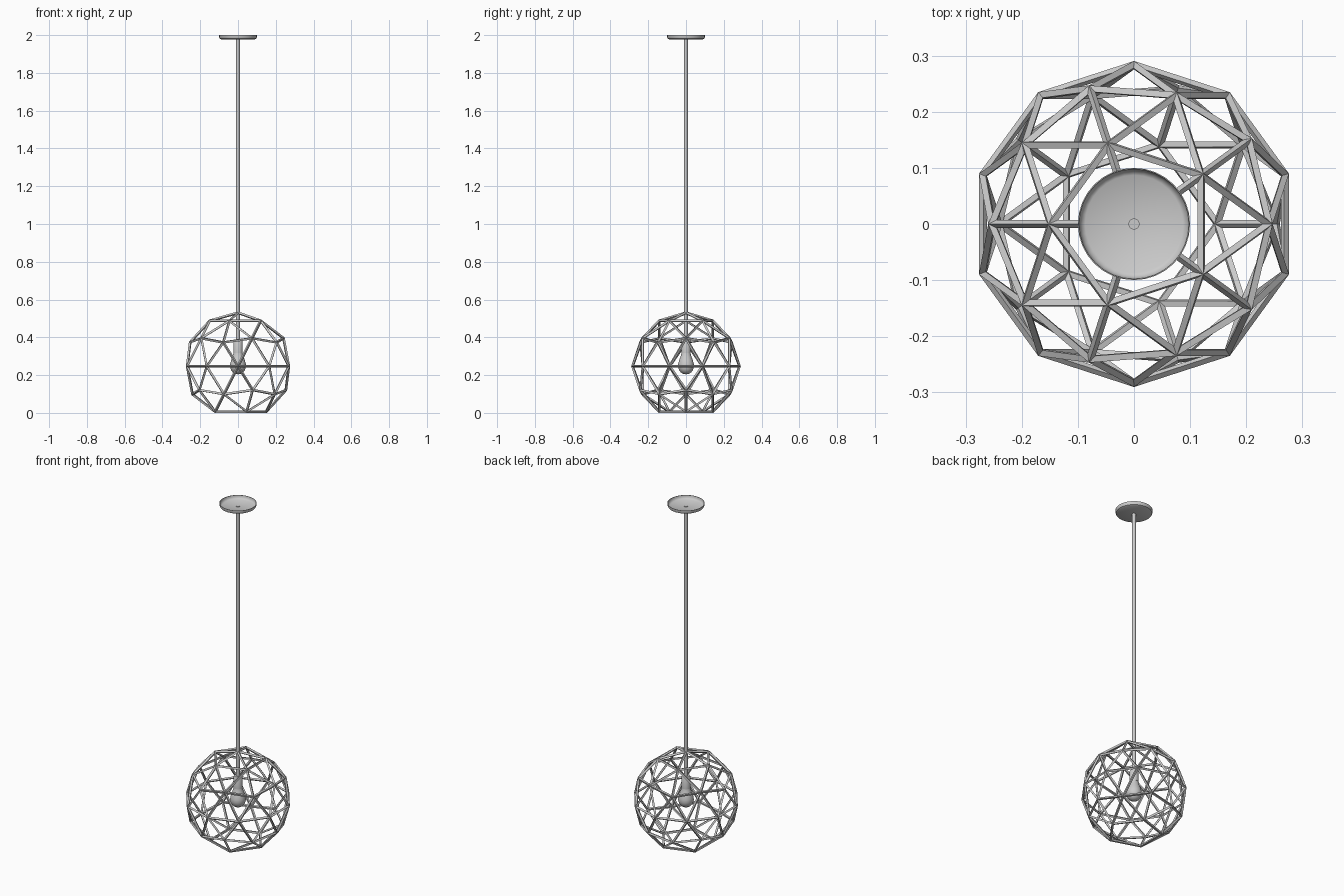
import bpy, bmesh, math
from mathutils import Matrix

if "Cube" in bpy.data.objects:
    bpy.data.objects.remove(bpy.data.objects["Cube"])

CENTRE_Z, RADIUS, BAR = 0.247, 0.283, 0.015


def add_object(name, bm):
    mesh = bpy.data.meshes.new(name)
    bm.to_mesh(mesh)
    bm.free()
    obj = bpy.data.objects.new(name, mesh)
    bpy.context.collection.objects.link(obj)
    return obj


def lathe(name, profile, sides, smooth=None):
    """Spin an (r, z) profile around the z axis."""
    bm = bmesh.new()
    verts = [bm.verts.new((r, 0, z)) for r, z in profile]
    edges = [bm.edges.new(pair) for pair in zip(verts, verts[1:])]
    bmesh.ops.spin(bm, geom=verts + edges, cent=(0, 0, 0), axis=(0, 0, 1),
                   angle=math.tau, steps=sides, use_duplicate=False)
    bmesh.ops.remove_doubles(bm, verts=bm.verts, dist=1e-5)
    bmesh.ops.recalc_face_normals(bm, faces=bm.faces)
    obj = add_object(name, bm)
    if smooth:
        bpy.ops.object.select_all(action='DESELECT')
        obj.select_set(True)
        bpy.context.view_layer.objects.active = obj
        bpy.ops.object.shade_smooth_by_angle(angle=math.radians(smooth))
    return obj


# Geodesic cage: icosphere wireframe, open at the bottom vertex
bm = bmesh.new()
bmesh.ops.create_icosphere(bm, subdivisions=2, radius=RADIUS)
bottom = min(bm.verts, key=lambda v: v.co.z)
bmesh.ops.delete(bm, geom=[bottom], context='VERTS')
bm.transform(Matrix.Translation((0, 0, CENTRE_Z)) @ Matrix.Rotation(math.pi, 4, 'Z'))
cage = add_object("geodesic_cage", bm)
wire = cage.modifiers.new("struts", 'WIREFRAME')
wire.thickness = BAR
wire.offset = 0
wire.use_boundary = True
wire.use_even_offset = True

# Glass bulb
lathe("bulb", [(0, 0.204), (0.014, 0.206), (0.027, 0.214), (0.037, 0.227),
               (0.042, 0.244), (0.041, 0.261), (0.036, 0.279), (0.029, 0.298),
               (0.024, 0.315), (0.022, 0.33), (0, 0.33)], 32, 40)

# Lamp socket
lathe("socket", [(0, 0.318), (0.025, 0.318), (0.025, 0.38), (0.021, 0.388),
                 (0, 0.388)], 24, 30)

# Hanging cord
lathe("cord", [(0, 0.385), (0.01, 0.385), (0.01, 1.982), (0, 1.982)], 12, 40)

# Ceiling canopy: thin dish open at the top
lathe("canopy", [(0, 1.977), (0.088, 1.977), (0.096, 1.981), (0.1, 1.99),
                 (0.1, 2.0), (0.098, 2.0), (0.097, 1.99), (0.093, 1.983),
                 (0.087, 1.979), (0, 1.979)], 32, 35)
